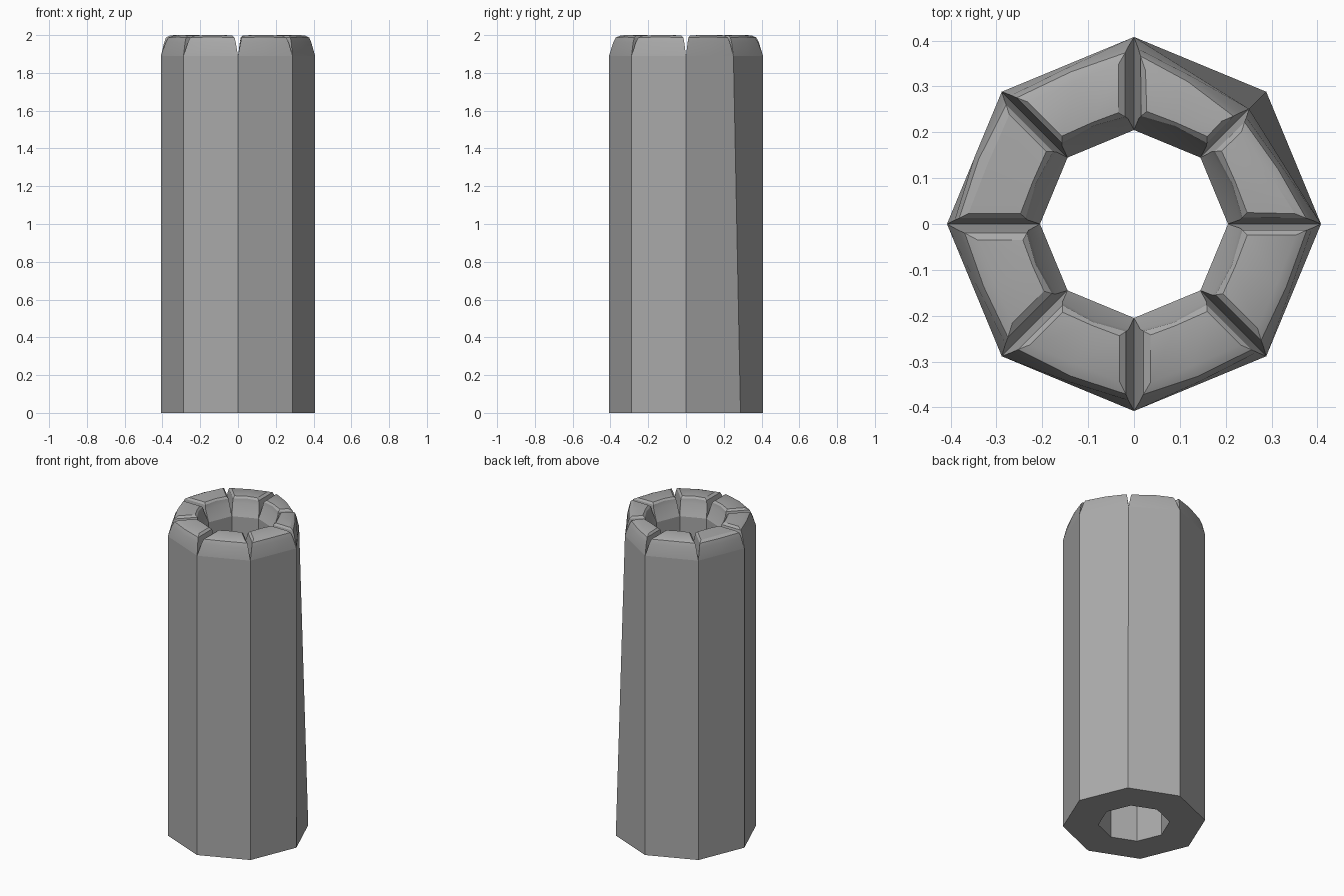
import bpy, bmesh, random
from math import sin, cos, pi
from mathutils import Vector

if "Cube" in bpy.data.objects:
    bpy.data.objects.remove(bpy.data.objects["Cube"])
random.seed(4)

SIDES = 8
OUTER, INNER, SHOULDER = 0.408, 0.205, 1.89

stone_grey = bpy.data.materials.new("stone_grey")
stone_grey.diffuse_color = (0.4, 0.4, 0.4, 1)
stone_grey.use_nodes = True
stone_grey.node_tree.nodes["Principled BSDF"].inputs["Base Color"].default_value = (0.4, 0.4, 0.4, 1)


def corner(i, radius, z):
    a = 2 * pi * i / SIDES
    return Vector((radius * cos(a), radius * sin(a), z))


def top_radius(i):
    # the back left corner leans inwards towards the top
    return 0.355 if i % SIDES == 1 else OUTER


def make_object(name, bm):
    bmesh.ops.recalc_face_normals(bm, faces=bm.faces)
    mesh = bpy.data.meshes.new(name)
    bm.to_mesh(mesh)
    bm.free()
    mesh.materials.append(stone_grey)
    obj = bpy.data.objects.new(name, mesh)
    bpy.context.collection.objects.link(obj)
    return obj


def loft(bm, a, b):
    for k in range(len(a)):
        n = (k + 1) % len(a)
        bm.faces.new((a[k], a[n], b[n], b[k]))


# Hollow eight-sided shaft
bm = bmesh.new()
sections = [(INNER, SHOULDER), (INNER, 0), (OUTER, 0), (None, SHOULDER)]
rings = [[bm.verts.new(corner(i, r or top_radius(i), z)) for i in range(SIDES)]
         for r, z in sections]
for lower, upper in zip(rings, rings[1:]):
    loft(bm, lower, upper)
make_object("shaft", bm)


# Bevelled rim stones: height, outer inset, inner inset, end gap, outward bulge
levels = [(SHOULDER, 0, 0, 0, 0),
          (1.96, 0.016, 0.03, 0.012, 0.010),
          (1.987, 0.026, 0.037, 0.018, 0.008),
          (1.998, 0.045, 0.052, 0.032, 0.002)]


def rim_stone(i):
    bm = bmesh.new()
    previous = None
    wobble = [random.uniform(0.7, 1.3) for _ in range(4)]
    for z, out_in, in_in, gap, bulge in levels:
        def edge(ra, rb, push):
            a, b = corner(i, ra, z), corner(i + 1, rb, z)
            along = (b - a).normalized()
            middle = (a + b) / 2
            middle += Vector((middle.x, middle.y, 0)).normalized() * push
            if z > SHOULDER:
                middle.z += 0.003
            return [a + along * gap * wobble[0], middle, b - along * gap * wobble[1]]
        outer = edge(top_radius(i) - out_in * wobble[2],
                     top_radius(i + 1) - out_in * wobble[2], bulge * wobble[3])
        inner = edge(INNER + in_in, INNER + in_in, bulge)
        ring = [bm.verts.new(p) for p in outer + inner[::-1]]
        if previous:
            loft(bm, previous, ring)
        previous = ring
    for k in range(2):
        bm.faces.new((previous[k], previous[k + 1], previous[4 - k], previous[5 - k]))
    return make_object(f"rim_stone_{i + 1}", bm)


stones = [rim_stone(i) for i in range(SIDES)]
bpy.ops.object.select_all(action="DESELECT")
for stone in stones:
    stone.select_set(True)
bpy.context.view_layer.objects.active = stones[0]
bpy.ops.object.shade_smooth_by_angle(angle=pi / 6)
